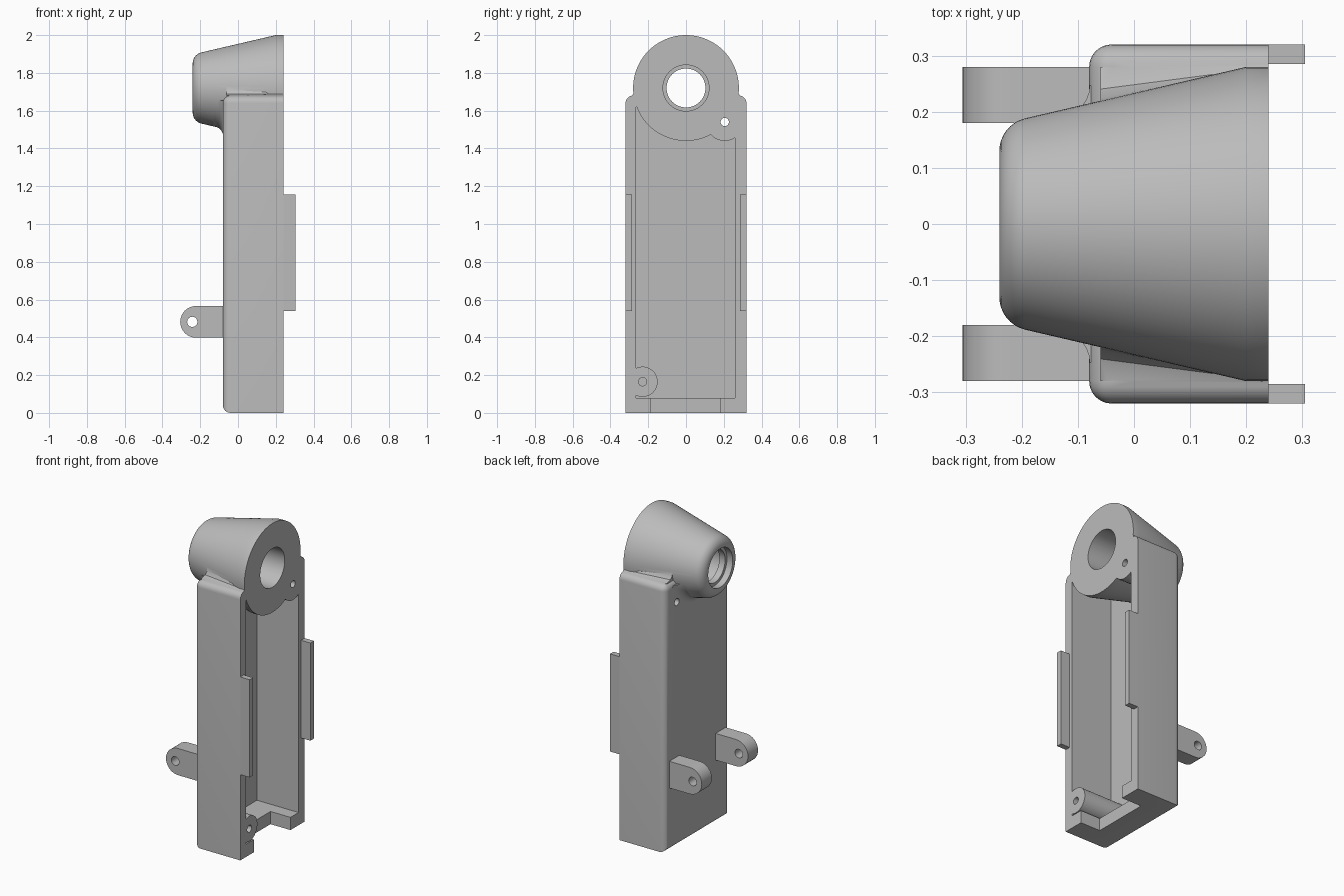
import bpy, bmesh, math
from mathutils import Vector

if "Cube" in bpy.data.objects:
    bpy.data.objects.remove(bpy.data.objects["Cube"], do_unlink=True)

grey = bpy.data.materials.new("mid_grey")
grey.use_nodes = True
colour = (0.5, 0.5, 0.5, 1)
grey.diffuse_color = colour
grey.node_tree.nodes["Principled BSDF"].inputs["Base Color"].default_value = colour

AXIS_Z = 1.72   # height of the barrel axis
RIM_X = 0.24    # plane of the open side


def finish(bm, name):
    bmesh.ops.recalc_face_normals(bm, faces=bm.faces)
    mesh = bpy.data.meshes.new(name)
    bm.to_mesh(mesh)
    bm.free()
    obj = bpy.data.objects.new(name, mesh)
    bpy.context.collection.objects.link(obj)
    mesh.materials.append(grey)
    return obj


def box_bm(lo, hi):
    bm = bmesh.new()
    bmesh.ops.create_cube(bm, size=1)
    for v in bm.verts:
        v.co = Vector([(a + b) / 2 + c * (b - a) for a, b, c in zip(lo, hi, v.co)])
    return bm


def box(name, lo, hi):
    return finish(box_bm(lo, hi), name)


def lathe(name, profile, y=0, z=AXIS_Z, steps=72):
    """Revolve (x, radius) points around a line along x."""
    bm = bmesh.new()
    verts = [bm.verts.new((x, y, z + r)) for x, r in profile]
    edges = [bm.edges.new(pair) for pair in zip(verts, verts[1:])]
    bmesh.ops.spin(bm, geom=verts + edges, cent=(0, y, z), axis=(1, 0, 0),
                   angle=2 * math.pi, steps=steps, use_merge=True)
    bmesh.ops.remove_doubles(bm, verts=bm.verts, dist=1e-5)
    return finish(bm, name)


def rod(name, x0, x1, r, y, z, steps=40):
    return lathe(name, [(x0, 0), (x0, r), (x1, r), (x1, 0)], y, z, steps)


def prism(name, loop_a, loop_b):
    """Join two matching outlines into a solid."""
    bm = bmesh.new()
    a = [bm.verts.new(p) for p in loop_a]
    b = [bm.verts.new(p) for p in loop_b]
    bm.faces.new(a)
    bm.faces.new(b)
    for i in range(len(a)):
        j = (i + 1) % len(a)
        bm.faces.new((a[i], a[j], b[j], b[i]))
    return finish(bm, name)


def combine(target, tool, operation):
    mod = target.modifiers.new("combine", 'BOOLEAN')
    mod.solver = 'EXACT'
    mod.operation = operation
    mod.object = tool
    bpy.context.view_layer.objects.active = target
    bpy.ops.object.modifier_apply(modifier=mod.name)
    bpy.data.objects.remove(tool, do_unlink=True)


def smooth(obj):
    bpy.ops.object.select_all(action='DESELECT')
    obj.select_set(True)
    bpy.context.view_layer.objects.active = obj
    bpy.ops.object.shade_smooth_by_angle(angle=math.radians(30))


def cone_radius(x):
    return min(0.28, 0.28 + (x - 0.2) * 0.233)


# Case shell, rounded on the closed side and along the top
bm = box_bm((-0.08, -0.32, 0), (0.26, 0.32, 1.68))
rounded = []
for e in bm.edges:
    a, b = (v.co for v in e.verts)
    closed_side = a.x < 0 and b.x < 0
    top_side = a.z > 1 and b.z > 1 and abs(a.y - b.y) < 0.01
    if closed_side or top_side:
        rounded.append(e)
bmesh.ops.bevel(bm, geom=rounded, offset=0.04, segments=6, profile=0.5, affect='EDGES')
case = finish(bm, "case")
combine(case, box("cavity", (-0.05, -0.265, 0.08), (0.4, 0.26, 1.62)), 'DIFFERENCE')
combine(case, box("bottom_notch", (0.1, -0.185, -0.1), (0.4, 0.18, 0.12)), 'DIFFERENCE')

# Tapered barrel with a rounded small end
arc = [math.radians(180 - 76 * i / 8) for i in range(9)]
barrel = [(-0.24, 0)]
barrel += [(-0.18 + 0.06 * math.cos(t), 0.13 + 0.06 * math.sin(t)) for t in arc]
barrel += [(0.2, 0.28), (0.26, 0.28), (0.26, 0)]
combine(case, lathe("barrel", barrel, steps=96), 'UNION')

# Hollow blend between barrel and closed face
flare = [(-0.135, 0), (-0.135, 0.2)]
for i in range(7):
    t = math.radians(90 * i / 6)
    flare.append((-0.13 + 0.051 * math.sin(t), 0.255 - 0.051 * math.cos(t)))
flare += [(-0.06, 0.255), (-0.06, 0)]
blend = lathe("blend", flare, steps=96)
combine(blend, box("blend_limit", (-0.3, -0.29, 1.3), (0.1, 0.29, 1.655)), 'INTERSECT')
combine(case, blend, 'UNION')

# Shoulder fillets between barrel and case top
for side in (-1, 1):
    loops = []
    for x, spread in ((-0.06, 0.06), (0.05, 0.045), (0.255, 0.004)):
        r = cone_radius(x)
        pts = [(r - 0.05, 1.65), (r + spread, 1.65), (r + spread, 1.679),
               (r + spread * 0.35, 1.688), (r + spread * 0.08, 1.705),
               (r - 0.002, 1.735), (r - 0.05, 1.735)]
        loops.append([(x, side * y, z) for y, z in pts])
    combine(case, prism("shoulder", loops[0], loops[2]), 'UNION')

# Screw bosses inside the case
combine(case, rod("upper_boss", -0.06, 0.26, 0.1, 0.205, 1.54), 'UNION')
combine(case, rod("lower_boss", -0.06, 0.26, 0.08, -0.23, 0.165), 'UNION')

# Stepped bore, screw holes and flat trim of the open side
bore = [(-0.4, 0), (-0.4, 0.122), (-0.2, 0.122), (-0.2, 0.103),
        (-0.16, 0.103), (-0.16, 0.122), (0.4, 0.122), (0.4, 0)]
combine(case, lathe("bore", bore), 'DIFFERENCE')
combine(case, rod("upper_hole", -0.3, 0.4, 0.022, 0.205, 1.54, 24), 'DIFFERENCE')
combine(case, rod("lower_hole", 0.0, 0.4, 0.022, -0.23, 0.165, 24), 'DIFFERENCE')
combine(case, box("trim", (RIM_X, -1, -1), (1, 1, 3)), 'DIFFERENCE')
smooth(case)

# Side rails and hinge lugs, one pair on each side
for side, label in ((-1, "right"), (1, "left")):
    y0, y1 = sorted((side * 0.285, side * 0.32))
    box("rail_" + label, (RIM_X, y0, 0.54), (0.305, y1, 1.155))

    outline = [(-0.06, 0.398), (-0.06, 0.566)]
    for i in range(17):
        t = math.radians(90 + 180 * i / 16)
        outline.append((-0.222 + 0.084 * math.cos(t), 0.482 + 0.084 * math.sin(t)))
    lug = prism("lug_" + label, *[[(x, side * y, z) for x, z in outline] for y in (0.18, 0.28)])
    pin = [(-0.242 + 0.027 * math.cos(k * math.pi / 12), 0.482 + 0.027 * math.sin(k * math.pi / 12))
           for k in range(24)]
    hole = prism("pin_hole", *[[(x, side * y, z) for x, z in pin] for y in (0.1, 0.4)])
    combine(lug, hole, 'DIFFERENCE')
    smooth(lug)
